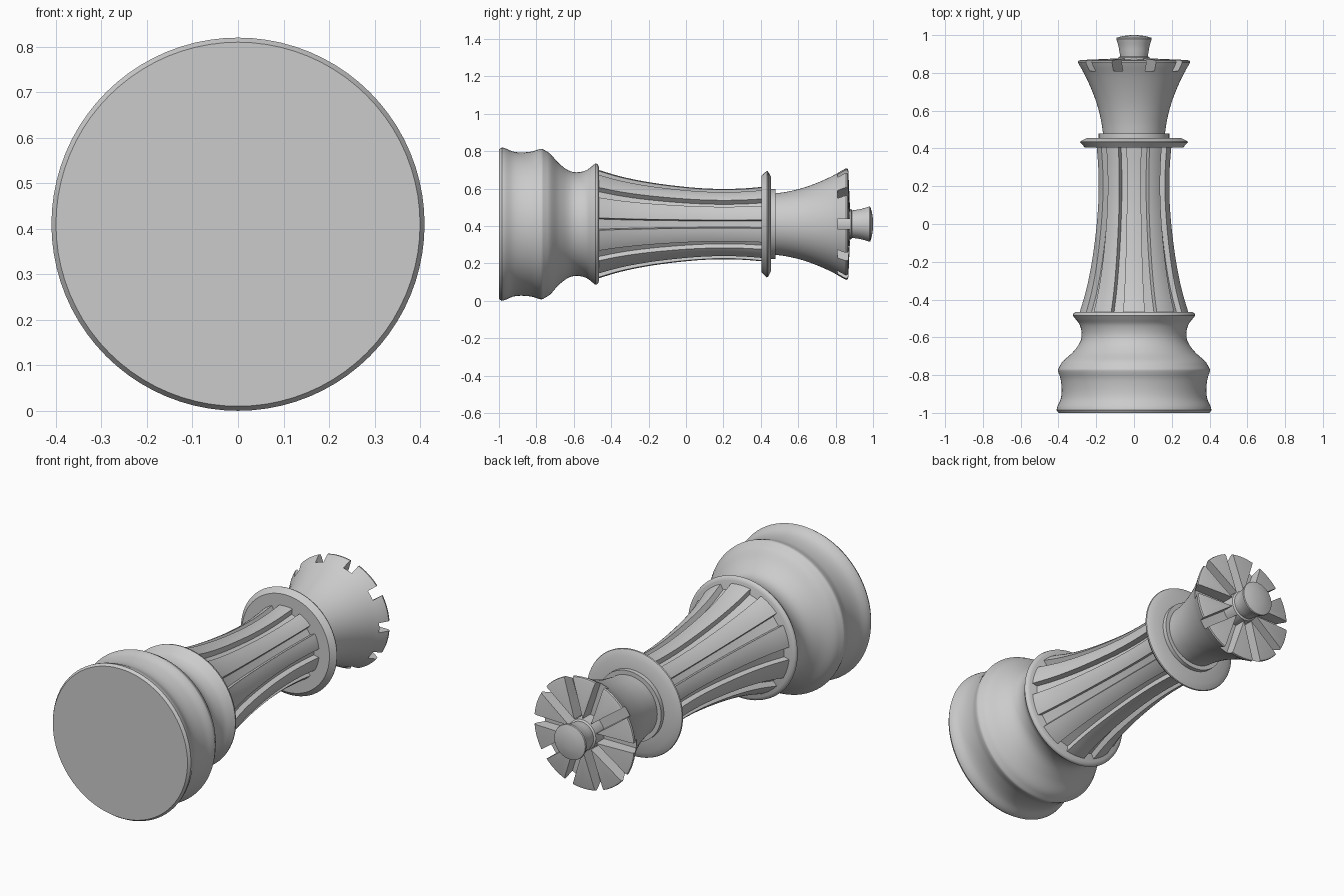
import bpy, bmesh, math
from mathutils import Matrix, Vector

cube = bpy.data.objects.get("Cube")
if cube:
    bpy.data.objects.remove(cube, do_unlink=True)

AXIS_Z = 0.41      # height of the lying piece's axis
SIDES = 80
FLUTES = 10        # shaft grooves and crown notches

grey = bpy.data.materials.new("plain grey")
grey.use_nodes = True
grey.diffuse_color = (0.6, 0.6, 0.6, 1)
grey.node_tree.nodes["Principled BSDF"].inputs["Base Color"].default_value = (0.6, 0.6, 0.6, 1)


def curve(points, steps=6):
    """Smooth curve through (radius, y) points."""
    pts = [Vector(p) for p in points]
    pts = [2 * pts[0] - pts[1]] + pts + [2 * pts[-1] - pts[-2]]
    out = []
    for a, b, c, d in zip(pts, pts[1:], pts[2:], pts[3:]):
        for i in range(steps):
            t = i / steps
            out.append(0.5 * (2 * b + (c - a) * t + (2 * a - 5 * b + 4 * c - d) * t * t
                              + (3 * b - a - 3 * c + d) * t ** 3))
    return out + [pts[-2]]


def round_section():
    return [(2 * math.pi * i / SIDES, 0) for i in range(SIDES)]


def fluted_section(half_width, depth):
    """(angle, inset) pairs: wide curved panels split by narrow grooves."""
    out, pitch = [], 2 * math.pi / FLUTES
    for k in range(FLUTES):
        mid = k * pitch
        out += [(mid - half_width * 0.9, depth), (mid + half_width * 0.9, depth)]
        span = pitch - 2 * half_width
        out += [(mid + half_width + span * i / 6, 0) for i in range(7)]
    return out


def add_object(name, bm):
    bmesh.ops.recalc_face_normals(bm, faces=bm.faces)
    mesh = bpy.data.meshes.new(name)
    bm.to_mesh(mesh)
    bm.free()
    mesh.materials.append(grey)
    obj = bpy.data.objects.new(name, mesh)
    bpy.context.collection.objects.link(obj)
    return obj


def select(obj):
    bpy.ops.object.select_all(action='DESELECT')
    obj.select_set(True)
    bpy.context.view_layer.objects.active = obj


def smooth(obj):
    select(obj)
    bpy.ops.object.shade_smooth_by_angle(angle=math.radians(35))


def turned(name, profile, section=None):
    """Sweep a (radius, y) profile around the lying axis and cap both ends."""
    bm = bmesh.new()
    rings = []
    for r, y in profile:
        rings.append([bm.verts.new(((r - d) * math.cos(a), y, AXIS_Z + (r - d) * math.sin(a)))
                      for a, d in section or round_section()])
    n = len(rings[0])
    for low, high in zip(rings, rings[1:]):
        for i in range(n):
            j = (i + 1) % n
            bm.faces.new((low[i], low[j], high[j], high[i]))
    bm.faces.new(rings[0])
    bm.faces.new(rings[-1])
    obj = add_object(name, bm)
    smooth(obj)
    return obj


# Foot: flat underside, hollowed rim
turned("foot", [(0.4, -1)] + curve([(0.41, -0.985), (0.405, -0.965), (0.388, -0.925), (0.383, -0.88),
       (0.388, -0.825), (0.4, -0.785), (0.402, -0.77), (0.396, -0.757)]))

# Waist: shoulder sweeping in, then out to a lip
turned("waist", curve([(0.396, -0.757), (0.375, -0.725), (0.325, -0.68), (0.288, -0.63), (0.277, -0.585),
       (0.287, -0.535), (0.312, -0.5)]) + curve([(0.324, -0.485), (0.32, -0.473), (0.305, -0.465)], 3))

# Shaft: grooved column
turned("shaft", curve([(0.292, -0.475), (0.255, -0.35), (0.226, -0.21), (0.205, -0.06), (0.192, 0.08),
       (0.188, 0.2), (0.191, 0.31), (0.2, 0.42)], 4), fluted_section(0.115, 0.03))

# Collar: bevelled disc with a step above it
turned("collar", [(0.15, 0.405), (0.26, 0.405), (0.285, 0.432), (0.283, 0.438), (0.25, 0.455), (0.15, 0.455)])
turned("collar_step", [(0.187, 0.45), (0.187, 0.478), (0.15, 0.478)])

# Crown: flared cup with radial notches
crown = turned("crown", curve([(0.163, 0.47), (0.173, 0.54), (0.192, 0.62), (0.22, 0.7), (0.256, 0.78),
               (0.29, 0.84)]) + [(0.298, 0.855), (0.296, 0.864), (0.285, 0.868), (0.06, 0.878)])
for k in range(FLUTES // 2):
    bm = bmesh.new()
    turn = Matrix.Rotation(2 * math.pi * k / FLUTES, 4, 'Y')
    bmesh.ops.create_cube(bm, size=1, matrix=Matrix.Translation((0, 0.87, AXIS_Z)) @ turn
                          @ Matrix.Diagonal((0.8, 0.12, 0.052, 1)))
    cutter = add_object("notch_cutter", bm)
    cutter.hide_render = True
    select(crown)
    cut = crown.modifiers.new("notch", 'BOOLEAN')
    cut.operation, cut.object, cut.solver = 'DIFFERENCE', cutter, 'EXACT'
    bpy.ops.object.modifier_apply(modifier=cut.name)
    bpy.data.objects.remove(cutter, do_unlink=True)
smooth(crown)

# Finial: flared knob with a domed end
turned("finial", [(0.082, 0.8), (0.082, 0.882), (0.073, 0.888)] + curve([(0.075, 0.9), (0.082, 0.94),
       (0.094, 0.98)]) + [(0.092, 0.986), (0.06, 0.995), (0.03, 0.999), (0.004, 1.0)])
